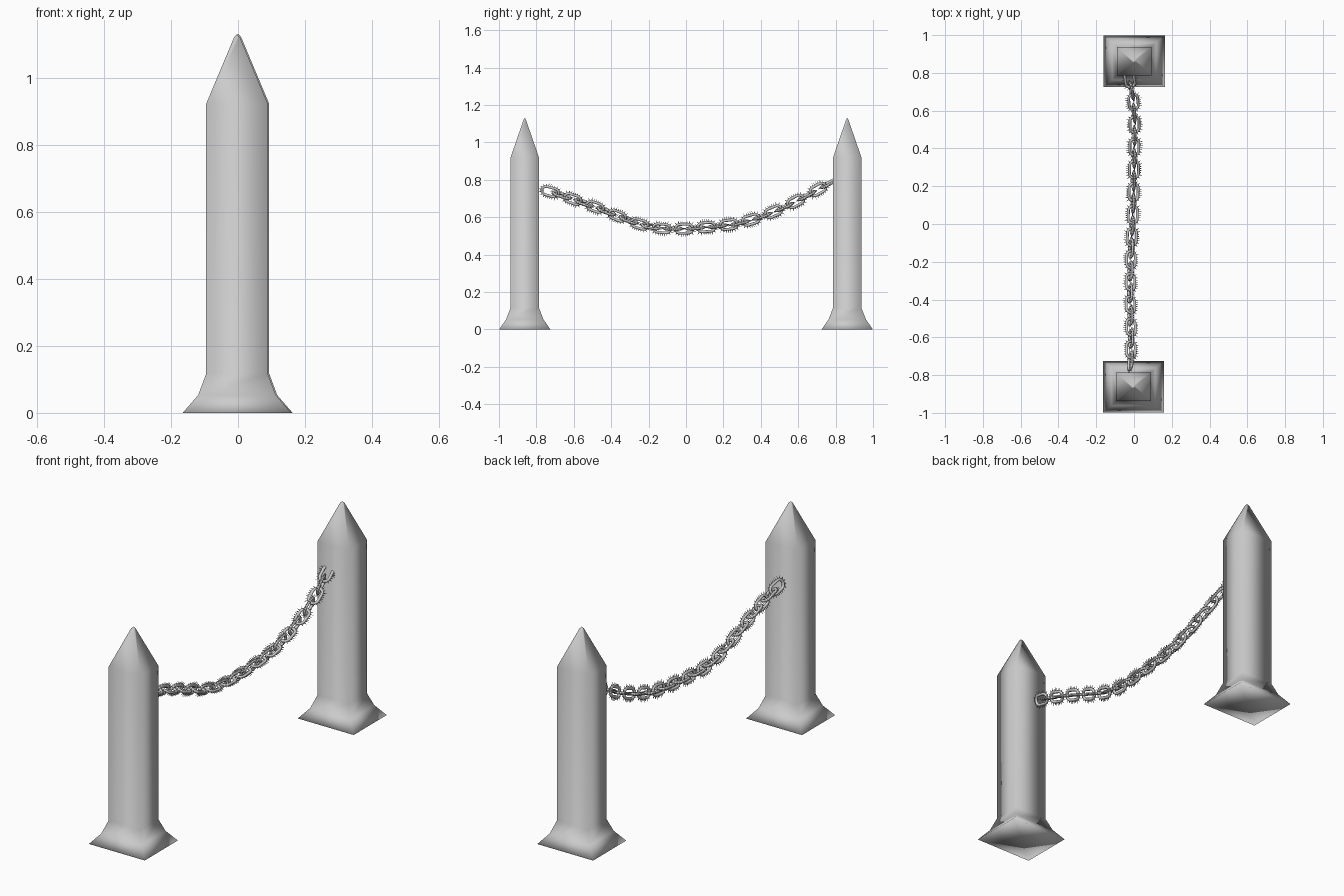
import bpy, bmesh, math
from mathutils import Vector, Matrix

if "Cube" in bpy.data.objects:
    bpy.data.objects.remove(bpy.data.objects["Cube"])


def finish(bm, name):
    bmesh.ops.recalc_face_normals(bm, faces=bm.faces[:])
    for f in bm.faces:
        f.smooth = True
    me = bpy.data.meshes.new(name)
    bm.to_mesh(me)
    bm.free()
    ob = bpy.data.objects.new(name, me)
    bpy.context.collection.objects.link(ob)
    return ob


# posts: rectangular section lofted up a flared profile (half x, half y, z)
POST = [(0.162, 0.137, 0), (0.116, 0.100, 0.053), (0.092, 0.075, 0.117),
        (0.092, 0.075, 0.922), (0.008, 0.006, 1.122)]


def post(name, x, y):
    bm = bmesh.new()
    rings = [[bm.verts.new((x + sx * hx, y + sy * hy, z))
              for sx, sy in ((-1, -1), (1, -1), (1, 1), (-1, 1))]
             for hx, hy, z in POST]
    for a, b in zip(rings, rings[1:]):
        for i in range(4):
            j = (i + 1) % 4
            bm.faces.new((a[i], a[j], b[j], b[i]))
    for ring, z in ((rings[0], 0), (rings[-1], 1.13)):
        c = bm.verts.new((x, y, z))
        for i in range(4):
            bm.faces.new((ring[i], ring[(i + 1) % 4], c))
    return finish(bm, name)


post("front_post", -0.003, -0.862)
post("back_post", 0.001, 0.862)

# thorned chain link: stadium-shaped tube in local XY, long axis X
STRAIGHT, RADIUS, TUBE, SPIKE = 0.022, 0.024, 0.0075, 0.014


def stadium(t):
    """Point and outward normal at fraction t around the link."""
    arc, line = math.pi * RADIUS, 2 * STRAIGHT
    d = (t % 1.0) * 2 * (arc + line)
    side = 1
    if d >= arc + line:
        d -= arc + line
        side = -1
    if d < arc:
        a = d / RADIUS - math.pi / 2
        n = Vector((math.cos(a), math.sin(a), 0))
        p = Vector((STRAIGHT, 0, 0)) + n * RADIUS
    else:
        n = Vector((0, 1, 0))
        p = Vector((STRAIGHT - (d - arc), RADIUS, 0))
    return p * side, n * side


def link_mesh(bm, mat, segs=28, sides=8, spikes=22):
    rings = []
    up = Vector((0, 0, 1))
    for i in range(segs):
        p, n = stadium(i / segs)
        rings.append([bm.verts.new(mat @ (p + TUBE * (
            n * math.cos(k * math.tau / sides) + up * math.sin(k * math.tau / sides))))
            for k in range(sides)])
    for i in range(segs):
        a, b = rings[i], rings[(i + 1) % segs]
        for k in range(sides):
            m = (k + 1) % sides
            bm.faces.new((a[k], a[m], b[m], b[k]))
    # thorns around the outer rim
    for i in range(spikes):
        p, n = stadium((i + 0.5) / spikes)
        t = n.cross(up)
        base = [bm.verts.new(mat @ (p + n * TUBE * 0.8 + 0.0028 * (
            t * math.cos(k * math.tau / 5) + up * math.sin(k * math.tau / 5))))
            for k in range(5)]
        tip = bm.verts.new(mat @ (p + n * (TUBE + SPIKE)))
        for k in range(5):
            bm.faces.new((base[k], base[(k + 1) % 5], tip))


# sagging path of the chain
PATH = [Vector(p) for p in (
    (-0.025, -0.80, 0.752), (-0.018, -0.72, 0.735), (-0.015, -0.60, 0.695),
    (-0.018, -0.48, 0.653), (-0.020, -0.36, 0.605), (-0.018, -0.24, 0.560),
    (-0.015, -0.13, 0.540), (-0.008, 0.00, 0.538), (-0.003, 0.15, 0.550),
    (0.000, 0.28, 0.566), (0.002, 0.41, 0.605), (0.003, 0.53, 0.655),
    (-0.002, 0.64, 0.712), (-0.022, 0.76, 0.778), (-0.03, 0.82, 0.81))]


def on_path(y):
    for a, b in zip(PATH, PATH[1:]):
        if y <= b.y or b is PATH[-1]:
            return a.lerp(b, (y - a.y) / (b.y - a.y))


# chain: links alternate between upright and flat, with a gentle roll
COUNT = 26
for i in range(COUNT):
    y = -0.725 + i * (1.49 / (COUNT - 1))
    c = on_path(y)
    tan = (on_path(y + 0.05) - on_path(y - 0.05)).normalized()
    side = tan.cross(Vector((0, 0, 1))).normalized()
    rot = Matrix((tan, side, tan.cross(side))).transposed()
    roll = math.radians(22 if y < -0.1 else 10)
    roll += math.radians(90) if i % 2 == 0 else 0
    mat = Matrix.Translation(c) @ (rot @ Matrix.Rotation(roll, 3, 'X')).to_4x4()
    bm = bmesh.new()
    link_mesh(bm, mat)
    finish(bm, f"chain_link_{i + 1:02d}")
